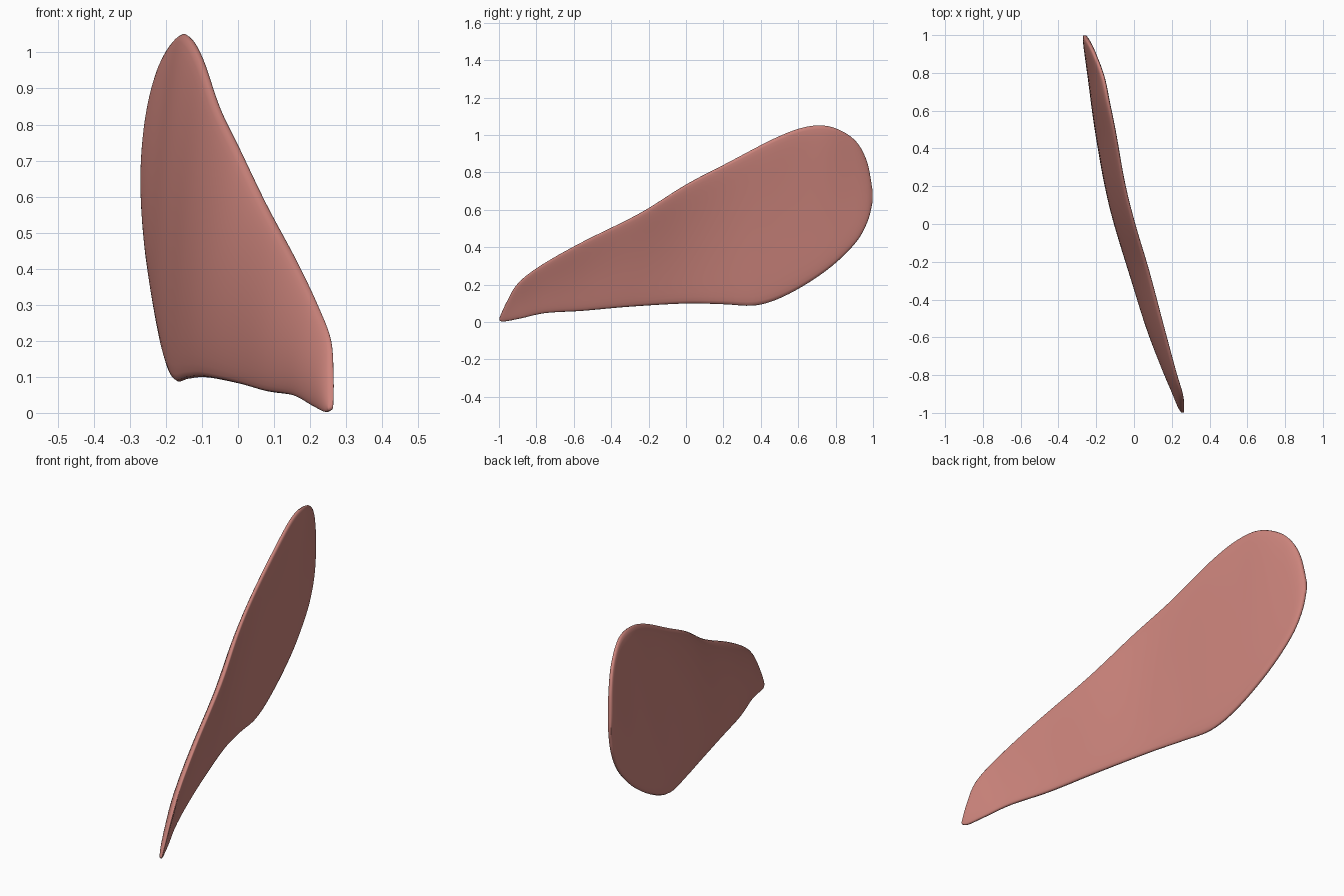
import bpy
import math
from mathutils import Vector

default_cube = bpy.data.objects.get("Cube")
if default_cube:
    bpy.data.objects.remove(default_cube, do_unlink=True)

# Ribs across the blade: point on the lower edge, point on the upper edge, half thickness
RIBS = [
    ((.256, -.998, .008), (.259, -.998, .022), .007),
    ((.243, -.97, .003), (.258, -.96, .105), .014),
    ((.21, -.88, .02), (.252, -.9, .205), .018),
    ((.158, -.75, .048), (.216, -.78, .3), .021),
    ((.082, -.55, .06), (.156, -.56, .425), .024),
    ((.002, -.3, .082), (.073, -.25, .58), .026),
    ((-.088, 0, .099), (-.001, 0, .735), .026),
    ((-.137, .2, .095), (-.056, .22, .85), .026),
    ((-.171, .38, .09), (-.103, .48, .985), .027),
    ((-.197, .55, .15), (-.138, .65, 1.045), .028),
    ((-.223, .75, .275), (-.165, .78, 1.042), .026),
    ((-.245, .9, .415), (-.209, .9, .975), .022),
    ((-.256, .97, .535), (-.241, .967, .86), .017),
    ((-.261, .998, .645), (-.259, .998, .7), .008),
]
STEPS = 6     # sections between neighbouring ribs
SIDES = 40    # points around each section


def smooth_between(points, i, t):
    """Catmull-Rom interpolation between points i and i + 1."""
    last = len(points) - 1
    a, b, c, d = (points[min(max(k, 0), last)] for k in range(i - 1, i + 3))
    return (b * 2 + (c - a) * t + (a * 2 - b * 5 + c * 4 - d) * t ** 2
            + (b * 3 - a - c * 3 + d) * t ** 3) / 2


def signed_power(value, exponent):
    return math.copysign(abs(value) ** exponent, value)


def section(low, high, half):
    """Thin rounded loop whose upper edge curls towards the left side."""
    loop = []
    for k in range(SIDES):
        angle = math.tau * k / SIDES
        t = (1 - math.cos(angle)) / 2
        point = low.lerp(high, t)
        point.x += (high.x - low.x) * (t ** 1.9 - t)
        point.x += half * signed_power(math.sin(angle), .65)
        loop.append(point)
    return loop


def loft(name, loops):
    """Skin a row of equal loops and close both ends."""
    verts = [p for loop in loops for p in loop]
    faces = []
    for r in range(len(loops) - 1):
        for k in range(SIDES):
            n = (k + 1) % SIDES
            a, b = r * SIDES, (r + 1) * SIDES
            faces.append((a + k, b + k, b + n, a + n))
    start = (len(loops) - 1) * SIDES
    faces.append(tuple(range(SIDES)))
    faces.append(tuple(reversed(range(start, start + SIDES))))
    mesh = bpy.data.meshes.new(name)
    mesh.from_pydata(verts, [], faces)
    obj = bpy.data.objects.new(name, mesh)
    bpy.context.collection.objects.link(obj)
    return obj


# Curved blade lofted through the ribs
lows = [Vector(rib[0]) for rib in RIBS]
highs = [Vector(rib[1]) for rib in RIBS]
halves = [rib[2] for rib in RIBS]
loops = []
for i in range(len(RIBS) - 1):
    for s in range(STEPS):
        t = s / STEPS
        loops.append(section(smooth_between(lows, i, t),
                             smooth_between(highs, i, t),
                             smooth_between(halves, i, t)))
loops.append(section(lows[-1], highs[-1], halves[-1]))
blade = loft("curved_blade", loops)

# Consistent outward normals and smooth shading
bpy.ops.object.select_all(action='DESELECT')
bpy.context.view_layer.objects.active = blade
blade.select_set(True)
bpy.ops.object.mode_set(mode='EDIT')
bpy.ops.mesh.select_all(action='SELECT')
bpy.ops.mesh.normals_make_consistent(inside=False)
bpy.ops.object.mode_set(mode='OBJECT')
bpy.ops.object.shade_smooth()

# Dusty pink material
pink = bpy.data.materials.new("dusty_pink")
pink.use_nodes = True
colour = (.6, .23, .2, 1)
pink.diffuse_color = colour
for node in pink.node_tree.nodes:
    if node.type == 'BSDF_PRINCIPLED':
        node.inputs["Base Color"].default_value = colour
        node.inputs["Roughness"].default_value = .6
blade.data.materials.append(pink)
